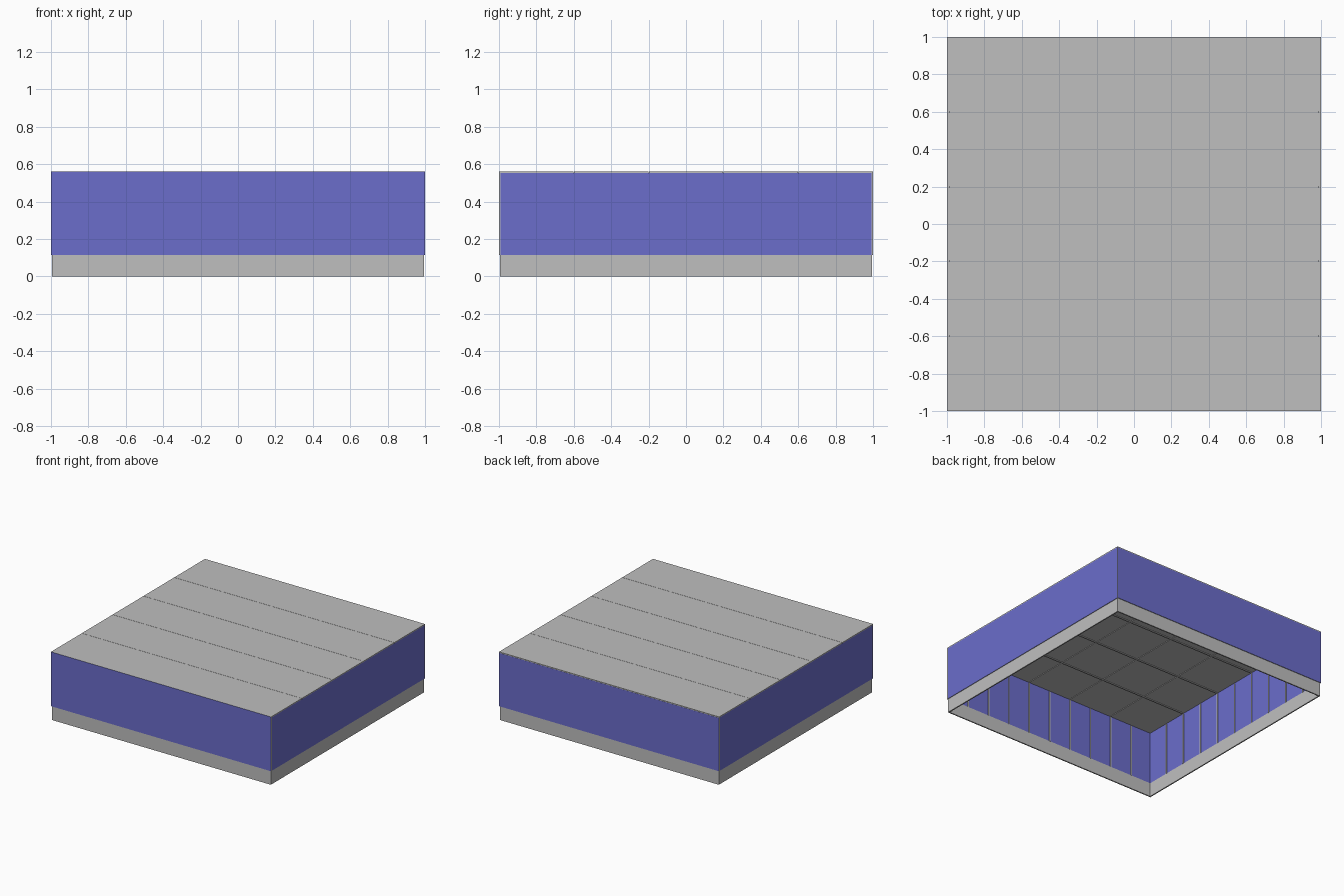
import bpy, bmesh
from mathutils import Matrix, Vector

if "Cube" in bpy.data.objects:
    bpy.data.objects.remove(bpy.data.objects["Cube"])


def material(name, rgb):
    m = bpy.data.materials.new(name)
    m.diffuse_color = (*rgb, 1)
    m.use_nodes = True
    m.node_tree.nodes["Principled BSDF"].inputs["Base Color"].default_value = m.diffuse_color
    return m


GREY = material("plain grey", (0.521, 0.521, 0.521))
BLUE = material("panel blue", (0.147, 0.153, 0.597))


def boxes(name, spans, face_axis=None):
    """One object made of boxes; faces across face_axis become blue."""
    bm = bmesh.new()
    for lo, hi in spans:
        lo, hi = Vector(lo), Vector(hi)
        mat = Matrix.Translation((lo + hi) / 2) @ Matrix.Diagonal((*(hi - lo), 1))
        bmesh.ops.create_cube(bm, size=1, matrix=mat)
    bm.normal_update()
    if face_axis is not None:
        for f in bm.faces:
            f.material_index = int(abs(f.normal[face_axis]) > 0.9)
    me = bpy.data.meshes.new(name)
    bm.to_mesh(me)
    bm.free()
    me.materials.append(GREY)
    me.materials.append(BLUE)
    ob = bpy.data.objects.new(name, me)
    bpy.context.collection.objects.link(ob)
    return ob


SEAM, T = 0.114, 0.01        # top of plinth, sheet thickness
P = 0.995                    # plinth sits slightly inside the walls

# open plinth frame
boxes("plinth", [
    ((-P, -P, 0), (P, -P + T, SEAM)),
    ((-P, P - T, 0), (P, P, SEAM)),
    ((-P, -P + T, 0), (-P + T, P - T, SEAM)),
    ((P - T, -P + T, 0), (P, P - T, SEAM))])

# walls: blue faces, grey sheet edges
boxes("front_wall", [((-1, -1, SEAM), (1, -1 + T, 0.56))], 1)
boxes("back_wall", [((-1, 1 - T, SEAM), (1, 1, 0.552))], 1)
for name, s in (("left_wall", -1), ("right_wall", 1)):
    a, b = sorted((s, s * (1 - T)))
    boxes(name, [((a, -1 + T, SEAM), (b, 1 - T, 0.552))], 0)

# roof: five planks running across, with hairline joints
g = 0.001
boxes("roof_planks", [
    ((-1, max(-1 + 0.4 * i + g, -1 + T), 0.552), (1, -0.6 + 0.4 * i - g, 0.56))
    for i in range(5)])

# shallow ribs under the roof, along and across
L, w = 0.985, 0.006
seams = (-0.6, -0.2, 0.2, 0.6)
boxes("roof_ribs", [((-L, y - w, 0.546), (L, y + w, 0.552)) for y in seams])
boxes("cross_ribs", [((x - w, -L, 0.547), (x + w, L, 0.552)) for x in seams])

# thin battens dividing the inside of each wall into ten panels
w, d = 0.004, 0.006
steps = [-0.8 + 0.2 * i for i in range(9)]
inner = 1 - T
for s, nx, ny in ((-1, "left_battens", "front_battens"), (1, "right_battens", "back_battens")):
    a, b = sorted((s * inner, s * (inner - d)))
    boxes(ny, [((x - w, a, SEAM), (x + w, b, 0.546)) for x in steps])
    boxes(nx, [((a, y - w, SEAM), (b, y + w, 0.546)) for y in steps])
